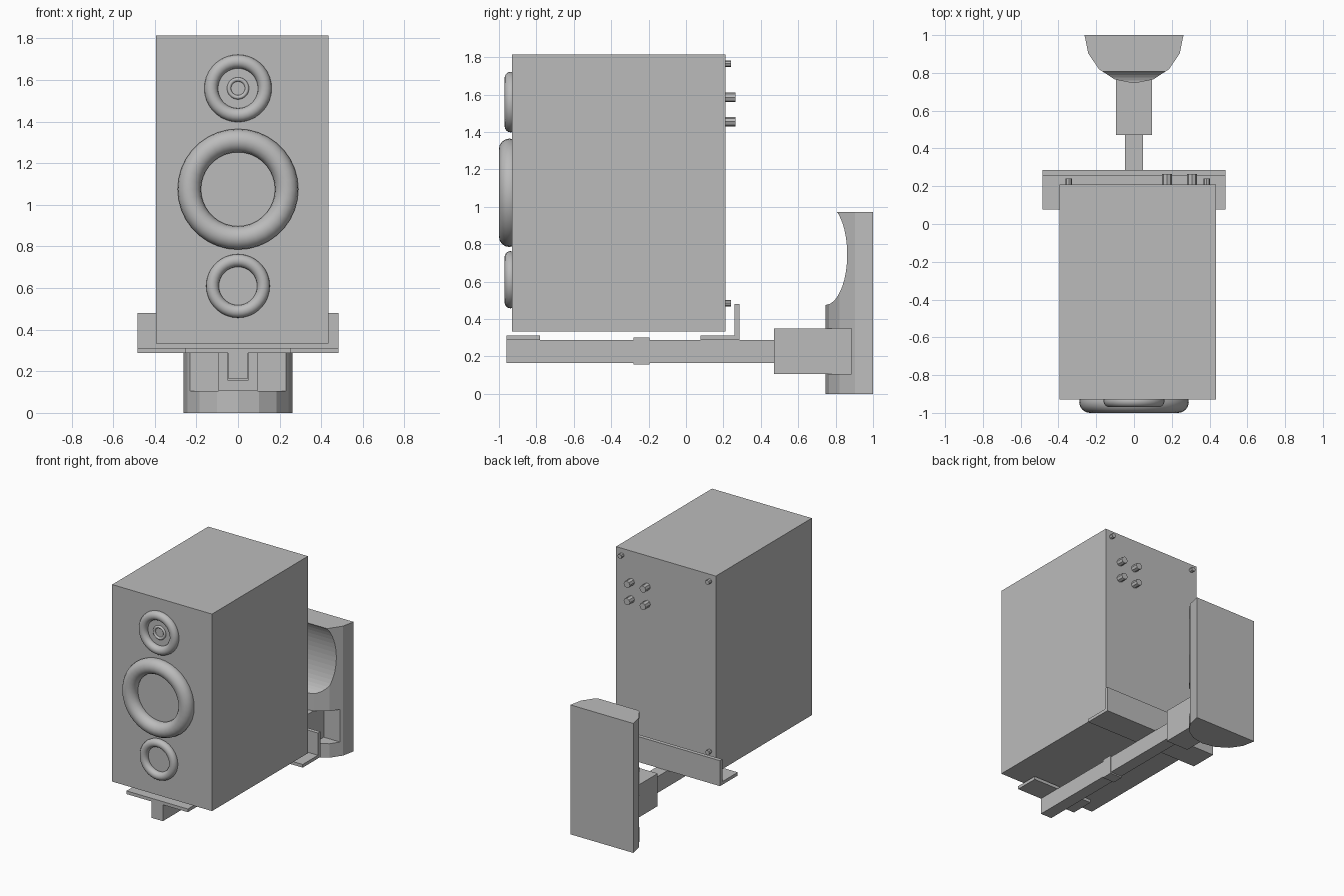
import bpy, bmesh
from math import cos, sin, pi
from mathutils import Matrix

cube = bpy.data.objects.get("Cube")
if cube:
    bpy.data.objects.remove(cube, do_unlink=True)

grey = bpy.data.materials.new("plain grey")
grey.use_nodes = True
GREY = (0.5, 0.5, 0.5, 1)
grey.diffuse_color = GREY
grey.node_tree.nodes["Principled BSDF"].inputs["Base Color"].default_value = GREY


def finish(name, bm):
    bmesh.ops.recalc_face_normals(bm, faces=bm.faces)
    mesh = bpy.data.meshes.new(name)
    bm.to_mesh(mesh)
    bm.free()
    mesh.materials.append(grey)
    obj = bpy.data.objects.new(name, mesh)
    bpy.context.collection.objects.link(obj)
    return obj


def box(name, x, y, z):
    """Box from (low, high) pairs on each axis."""
    bm = bmesh.new()
    bmesh.ops.create_cube(bm, size=1)
    for v in bm.verts:
        for i, (low, high) in enumerate((x, y, z)):
            v.co[i] = low if v.co[i] < 0 else high
    return finish(name, bm)


def prism(name, outline, depth):
    """Extrude a closed outline along a vector."""
    bm = bmesh.new()
    face = bm.faces.new([bm.verts.new(p) for p in outline])
    new = bmesh.ops.extrude_face_region(bm, geom=[face])["geom"]
    bmesh.ops.translate(bm, vec=depth,
                        verts=[g for g in new if isinstance(g, bmesh.types.BMVert)])
    return finish(name, bm)


def ring(name, z, outer, inner, front):
    """Round surround on the front face, reaching forward to y = front."""
    tube = (outer - inner) / 2
    bpy.ops.mesh.primitive_torus_add(
        location=(0, front + tube, z), rotation=(pi / 2, 0, 0),
        major_radius=(outer + inner) / 2, minor_radius=tube,
        major_segments=36, minor_segments=16)
    obj = bpy.context.object
    obj.name = name
    obj.data.materials.append(grey)
    bpy.ops.object.shade_smooth_by_angle()


def peg(name, x, z, radius, end):
    """Small octagonal peg sticking out of the cabinet back."""
    bm = bmesh.new()
    bmesh.ops.create_cone(bm, cap_ends=True, segments=8, radius1=radius,
                          radius2=radius, depth=end - BACK + 0.01)
    bmesh.ops.transform(bm, verts=bm.verts, matrix=Matrix.Translation(
        (x, (BACK + end - 0.01) / 2, z)) @ Matrix.Rotation(pi / 2, 4, 'X'))
    finish(name, bm)


# Cabinet
BACK = 0.21
box("cabinet", (-0.395, 0.435), (-0.93, BACK), (0.334, 1.815))

# Driver surrounds
ring("tweeter_surround", 1.56, 0.162, 0.096, -0.97)
ring("tweeter_centre_ring", 1.56, 0.053, 0.033, -0.942)
ring("woofer_surround", 1.075, 0.29, 0.178, -1.0)
ring("lower_surround", 0.61, 0.153, 0.092, -0.97)

# Corner screws and cable terminals on the back
for x in (-0.345, 0.385):
    for z in (0.485, 1.765):
        peg("back_screw", x, z, 0.017, 0.24)
for x in (0.175, 0.307):
    for z in (1.455, 1.585):
        peg("terminal", x, z, 0.026, 0.265)

# Support arm with collar and sleeve
box("arm", (-0.047, 0.047), (-0.96, 0.5), (0.166, 0.289))
box("arm_collar", (-0.051, 0.051), (-0.28, -0.195), (0.156, 0.3))
box("arm_sleeve", (-0.094, 0.094), (0.47, 0.885), (0.105, 0.35))

# Front rest and rear angle bracket
box("front_rest", (-0.255, 0.255), (-0.96, -0.78), (0.289, 0.313))
angle = [(0.077, 0.289), (0.287, 0.289), (0.287, 0.48),
         (0.258, 0.48), (0.258, 0.313), (0.077, 0.313)]
prism("rear_bracket", [(-0.484, y, z) for y, z in angle], (0.968, 0, 0))

# Wall mount: half-round column, hollowed above and slotted for the sleeve
half_round = [(0.262 * cos(i * pi / 8), 1 - 0.255 * sin(i * pi / 8), 0)
              for i in range(9)]
mount = prism("wall_mount", half_round, (0, 0, 0.973))
hollow = prism("hollow_cutter",
               [(-0.5, 0.744 + 0.118 * cos(i * pi / 24), 0.745 + 0.27 * sin(i * pi / 24))
                for i in range(48)], (1, 0, 0))
slot = box("slot_cutter", (-0.5, 0.5), (0.6, 0.885), (0.105, 0.35))
for cutter in (hollow, slot):
    cutter.hide_render = True
    cutter.hide_set(True)
    cut = mount.modifiers.new(cutter.name, 'BOOLEAN')
    cut.operation = 'DIFFERENCE'
    cut.solver = 'EXACT'
    cut.object = cutter
